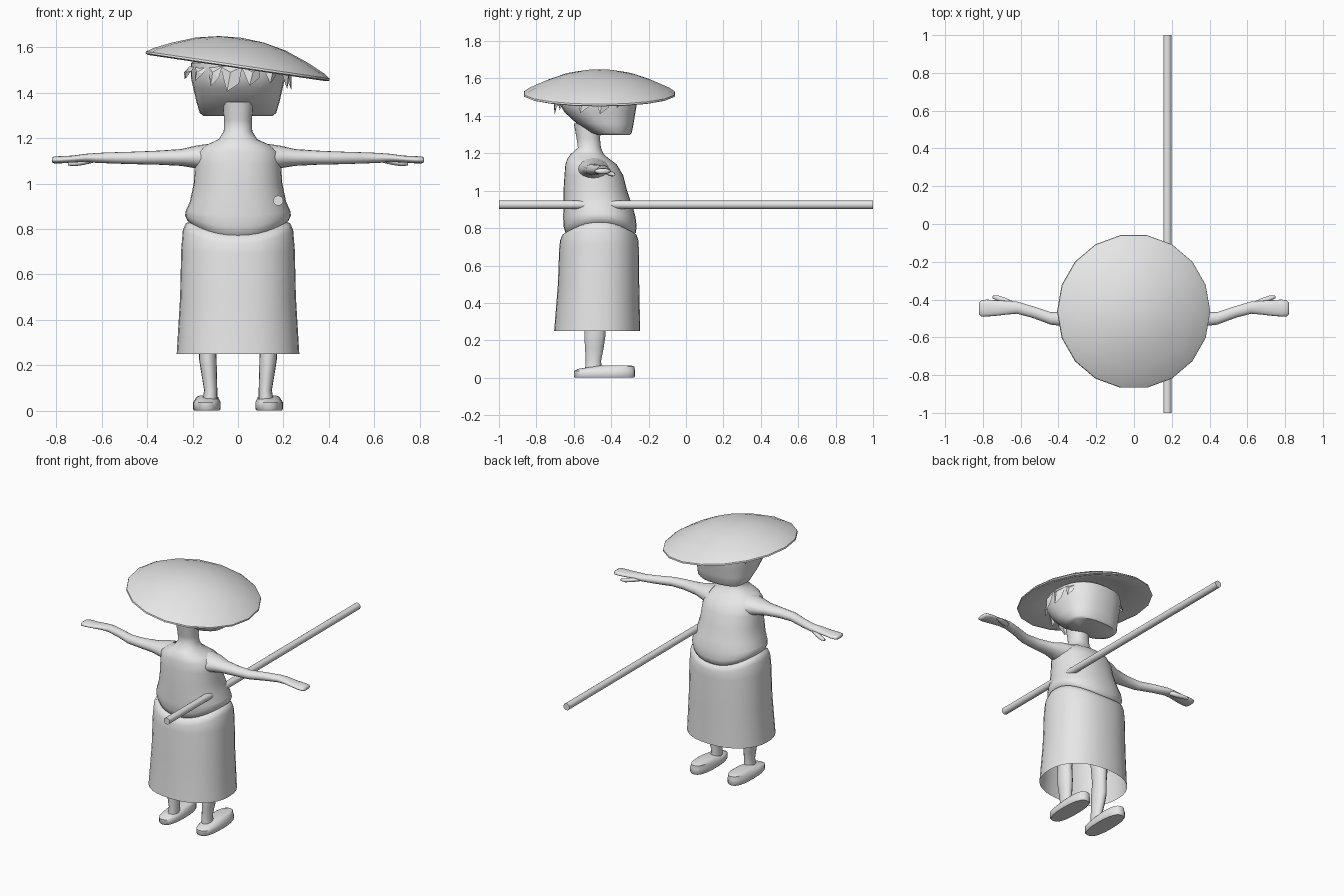
import bpy, bmesh, math
from mathutils import Matrix, Vector

if "Cube" in bpy.data.objects:
    bpy.data.objects.remove(bpy.data.objects["Cube"])

grey = bpy.data.materials.new("light_grey")
grey.use_nodes = True
grey.diffuse_color = (0.8, 0.8, 0.8, 1)
grey.node_tree.nodes["Principled BSDF"].inputs["Base Color"].default_value = (0.8, 0.8, 0.8, 1)


def finish(name, bm, angle=50, recalc=True):
    if recalc:
        bmesh.ops.recalc_face_normals(bm, faces=bm.faces)
    mesh = bpy.data.meshes.new(name)
    bm.to_mesh(mesh)
    bm.free()
    mesh.materials.append(grey)
    obj = bpy.data.objects.new(name, mesh)
    bpy.context.collection.objects.link(obj)
    bpy.ops.object.select_all(action="DESELECT")
    obj.select_set(True)
    bpy.context.view_layer.objects.active = obj
    if angle:
        bpy.ops.object.shade_smooth_by_angle(angle=math.radians(angle))
    return obj


def loft(name, rings, axis="z", power=2, sides=24, side=1, cap_start=True, angle=50):
    """Skin rounded rings: (position, centre u, centre v, radius u, radius v, wave)."""
    bm = bmesh.new()
    loops = []
    for t, cu, cv, ru, rv, *wave in rings:
        loop = []
        for i in range(sides):
            a = math.tau * i / sides
            c, s = math.cos(a), math.sin(a)
            u = cu + ru * math.copysign(abs(c) ** (2 / power), c)
            v = cv + rv * math.copysign(abs(s) ** (2 / power), s)
            w = t + (wave[0] * math.cos(2 * a) if wave else 0)
            x, y, z = (u, v, w) if axis == "z" else (w, u, v)
            loop.append(bm.verts.new((side * x, y, z)))
        loops.append(loop)
    for low, high in zip(loops, loops[1:]):
        for i in range(sides):
            j = (i + 1) % sides
            bm.faces.new((low[i], low[j], high[j], high[i]))
    if cap_start:
        bm.faces.new(loops[0])
    bm.faces.new(loops[-1])
    return finish(name, bm, angle)


def body_rings(rows):
    """Rows of (height, back y, front y, half width, wave) made into rings."""
    return [(z, 0, (b + f) / 2, w, (f - b) / 2, k) for z, b, f, w, k in rows]


# Skirt, open at the hem, with a waist that rises at the sides
loft("skirt", body_rings([
    (.25, -.705, -.245, .27, 0), (.5, -.685, -.25, .255, 0),
    (.7, -.678, -.252, .25, .01), (.765, -.673, -.255, .243, .03),
    (.795, -.66, -.265, .23, .03), (.81, -.62, -.3, .195, .03)]),
    power=2.25, sides=32, cap_start=False)

# Torso with a soft overhanging waist, running up into the neck
loft("torso", body_rings([
    (.785, -.62, -.3, .195, .03), (.805, -.645, -.268, .222, .03),
    (.835, -.655, -.264, .233, .025), (.87, -.657, -.27, .23, .01),
    (.92, -.655, -.287, .212, 0), (1.0, -.655, -.315, .195, 0),
    (1.08, -.65, -.335, .19, 0), (1.14, -.645, -.37, .18, 0),
    (1.17, -.635, -.41, .14, 0), (1.195, -.617, -.44, .085, 0),
    (1.23, -.578, -.455, .063, 0), (1.28, -.585, -.46, .061, 0),
    (1.36, -.6, -.45, .068, 0)]), power=2.2, sides=32, angle=70)

# Head with a blunt flat jaw
loft("head", body_rings([
    (1.297, -.47, -.3, .15, 0), (1.31, -.51, -.29, .168, 0),
    (1.36, -.585, -.28, .183, 0), (1.42, -.65, -.27, .197, 0),
    (1.47, -.68, -.262, .208, 0), (1.53, -.68, -.262, .208, 0),
    (1.57, -.62, -.31, .15, 0)]), power=2.4, sides=28)

# Arms, hands, legs and feet on both sides
for label, s in (("left", 1), ("right", -1)):
    loft(label + "_arm", [
        (.13, -.495, 1.11, .09, .065), (.185, -.495, 1.117, .075, .05),
        (.25, -.5, 1.115, .052, .037), (.35, -.505, 1.114, .038, .031),
        (.44, -.5, 1.113, .033, .028), (.54, -.465, 1.113, .031, .025),
        (.62, -.443, 1.113, .032, .022), (.67, -.443, 1.113, .036, .018),
        (.73, -.445, 1.108, .041, .015), (.78, -.445, 1.105, .045, .016),
        (.81, -.447, 1.104, .042, .015), (.82, -.447, 1.104, .03, .009)],
        axis="x", sides=16, side=s, angle=70)
    loft(label + "_thumb", [
        (.635, -.43, 1.105, .018, .013), (.68, -.41, 1.095, .019, .014),
        (.72, -.393, 1.088, .015, .012), (.748, -.387, 1.086, .007, .007)],
        axis="x", sides=10, side=s, angle=70)
    loft(label + "_leg", [
        (.03, .125, -.495, .034, .046), (.09, .12, -.495, .029, .041),
        (.16, .127, -.49, .034, .05), (.23, .133, -.487, .039, .057),
        (.32, .135, -.485, .037, .052), (.45, .13, -.48, .048, .06),
        (.75, .115, -.47, .065, .075)], sides=16, side=s)
    loft(label + "_foot", [
        (0, .137, -.436, .055, .158), (.008, .137, -.436, .061, .164),
        (.036, .137, -.436, .061, .164), (.048, .136, -.424, .054, .15),
        (.06, .135, -.385, .048, .11), (.066, .135, -.375, .035, .08)],
        power=2.5, side=s)

# Wide hat: a shallow spun dome with a thin rim and hollow underside
bm = bmesh.new()
profile = [(0, .118), (.1, .111), (.2, .09), (.3, .053), (.38, .016),
           (.408, -.003), (.41, -.012), (.395, -.017), (.25, .03), (0, .075)]
verts = [bm.verts.new((r, 0, z)) for r, z in profile]
edges = [bm.edges.new(pair) for pair in zip(verts, verts[1:])]
bmesh.ops.spin(bm, geom=verts + edges, axis=(0, 0, 1), cent=(0, 0, 0),
               angle=math.tau, steps=18, use_duplicate=False)
bmesh.ops.remove_doubles(bm, verts=bm.verts, dist=.0005)
bm.transform(Matrix.Translation((0, -.463, 1.525)) @ Matrix.Rotation(math.radians(8.4), 4, "Y"))
finish("hat", bm, 40)

# Jagged hair tufts hanging below the hat: (angle, half width, tip height)
bm = bmesh.new()
tufts = [(-165, 14, 1.46), (-140, 11, 1.45), (-118, 9, 1.43), (-98, 13, 1.405),
         (-74, 12, 1.43), (-50, 10, 1.44), (-20, 12, 1.415), (6, 12, 1.41),
         (28, 9, 1.44), (150, 10, 1.46), (178, 12, 1.46)]
for deg, half, tip in tufts:
    def on_head(d, r, z):
        a = math.radians(d)
        return bm.verts.new((math.cos(a) * (.208 + r), -.47 + math.sin(a) * (.21 + r), z))
    a, b = on_head(deg - half, .008, 1.515), on_head(deg + half, .008, 1.515)
    c, d = on_head(deg + half * .7, .02, tip + .035), on_head(deg - half * .3, .028, tip)
    e = on_head(deg, .03, 1.49)
    for tri in ((a, e, d), (e, c, d), (e, b, c), (a, b, e)):
        bm.faces.new(tri)
finish("hair_tufts", bm, 0)

# Long staff passing through the side of the waist
bm = bmesh.new()
bmesh.ops.create_cone(bm, cap_ends=True, segments=16, radius1=.022, radius2=.022, depth=2)
bm.transform(Matrix.Translation((.177, 0, .925)) @ Matrix.Rotation(math.pi / 2, 4, "X"))
finish("staff", bm)
